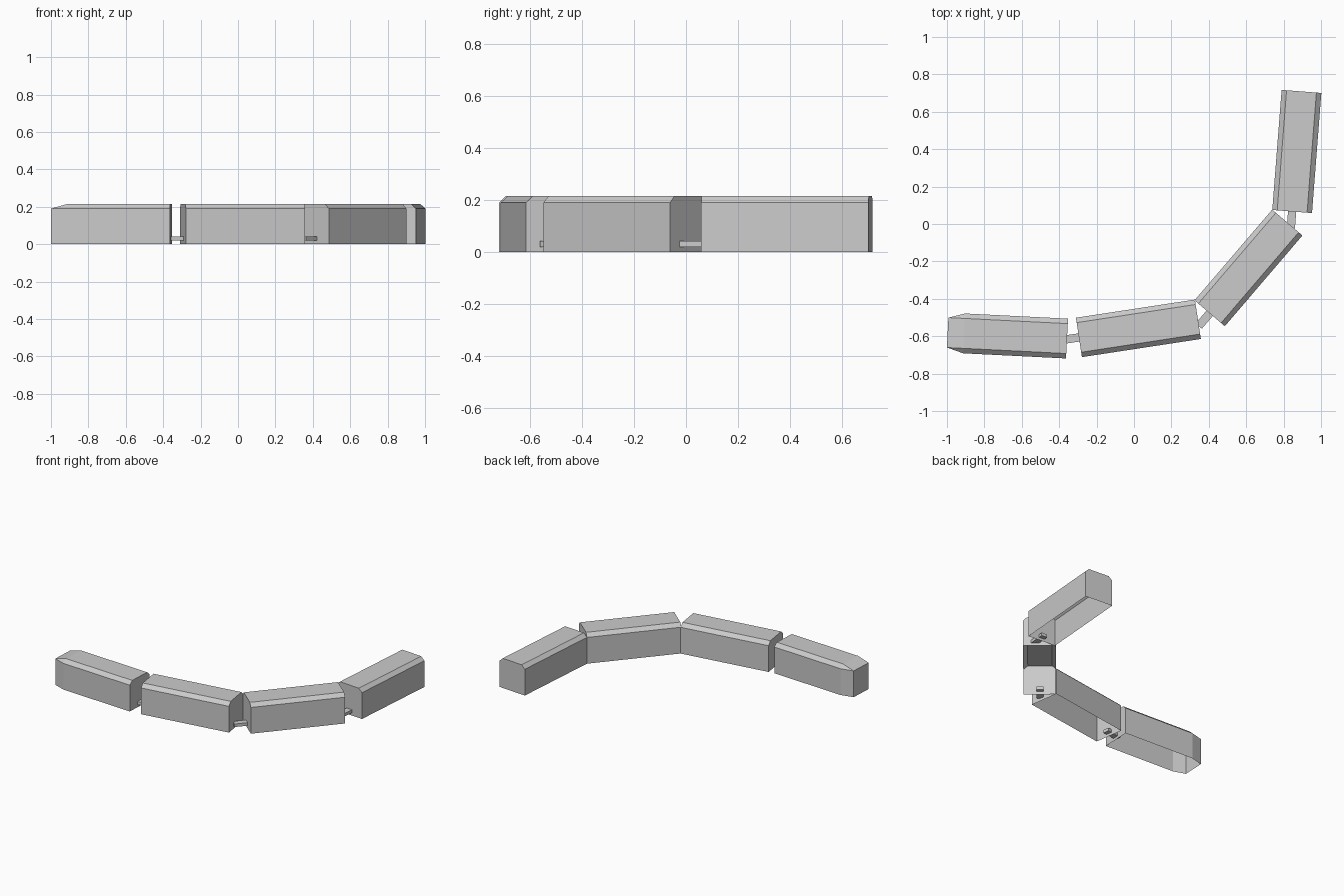
import bpy, bmesh, math
from mathutils import Matrix

if "Cube" in bpy.data.objects:
    bpy.data.objects.remove(bpy.data.objects["Cube"])

W, H, EAVE, ROOF = 0.1065, 0.215, 0.19, 0.08   # half width, height, side height, half roof


def section(x, half, eave, roof, top):
    return [(x, -half, 0), (x, half, 0), (x, half, eave),
            (x, roof, top), (x, -roof, top), (x, -half, eave)]


def loft(name, sections, start, angle, open_bottom=False):
    bm = bmesh.new()
    rings = [[bm.verts.new(p) for p in s] for s in sections]
    for a, b in zip(rings, rings[1:]):
        n = len(a)
        for i in range(n):
            j = (i + 1) % n
            bm.faces.new((a[i], a[j], b[j], b[i]))
    bm.faces.new(rings[0])
    bm.faces.new(rings[-1])
    bmesh.ops.remove_doubles(bm, verts=bm.verts, dist=0.0005)
    bmesh.ops.recalc_face_normals(bm, faces=bm.faces)
    if open_bottom:
        floor = [f for f in bm.faces if all(v.co.z < 0.001 for v in f.verts)]
        bmesh.ops.delete(bm, geom=floor, context='FACES')
    me = bpy.data.meshes.new(name)
    bm.to_mesh(me)
    bm.free()
    ob = bpy.data.objects.new(name, me)
    ob.matrix_world = (Matrix.Translation((*start, 0)) @ Matrix.Rotation(angle, 4, 'Z')
                       @ Matrix.Translation((0, -0.0035, 0)))
    bpy.context.collection.objects.link(ob)


# front and back centre of each car, seen from the top
cars = [((-0.996, -0.577), (-0.358, -0.609)),
        ((-0.295, -0.603), (0.341, -0.506)),
        ((0.402, -0.475), (0.817, 0.010)),
        ((0.842, 0.067), (0.892, 0.709))]

for k, (a, b) in enumerate(cars):
    dx, dy = b[0] - a[0], b[1] - a[1]
    length, angle = math.hypot(dx, dy), math.atan2(dy, dx)
    full = lambda x: section(x, W, EAVE, ROOF, H)
    if k == 0:
        # leading car with tapered nose, hollow underneath
        nose = section(0, ROOF, EAVE, ROOF, EAVE)
        loft("lead_car", [nose, full(0.088), full(length)], a, angle, True)
    else:
        loft(f"car_{k}", [full(0), full(length)], a, angle, True)
        # coupling bar passing through the end walls of both cars
        bar = [[(x, y, z) for y, z in ((-.022, .02), (.022, .02), (.022, .042), (-.022, .042))]
               for x in (-0.09, 0.03)]
        loft(f"coupling_{k}", bar, a, angle)
